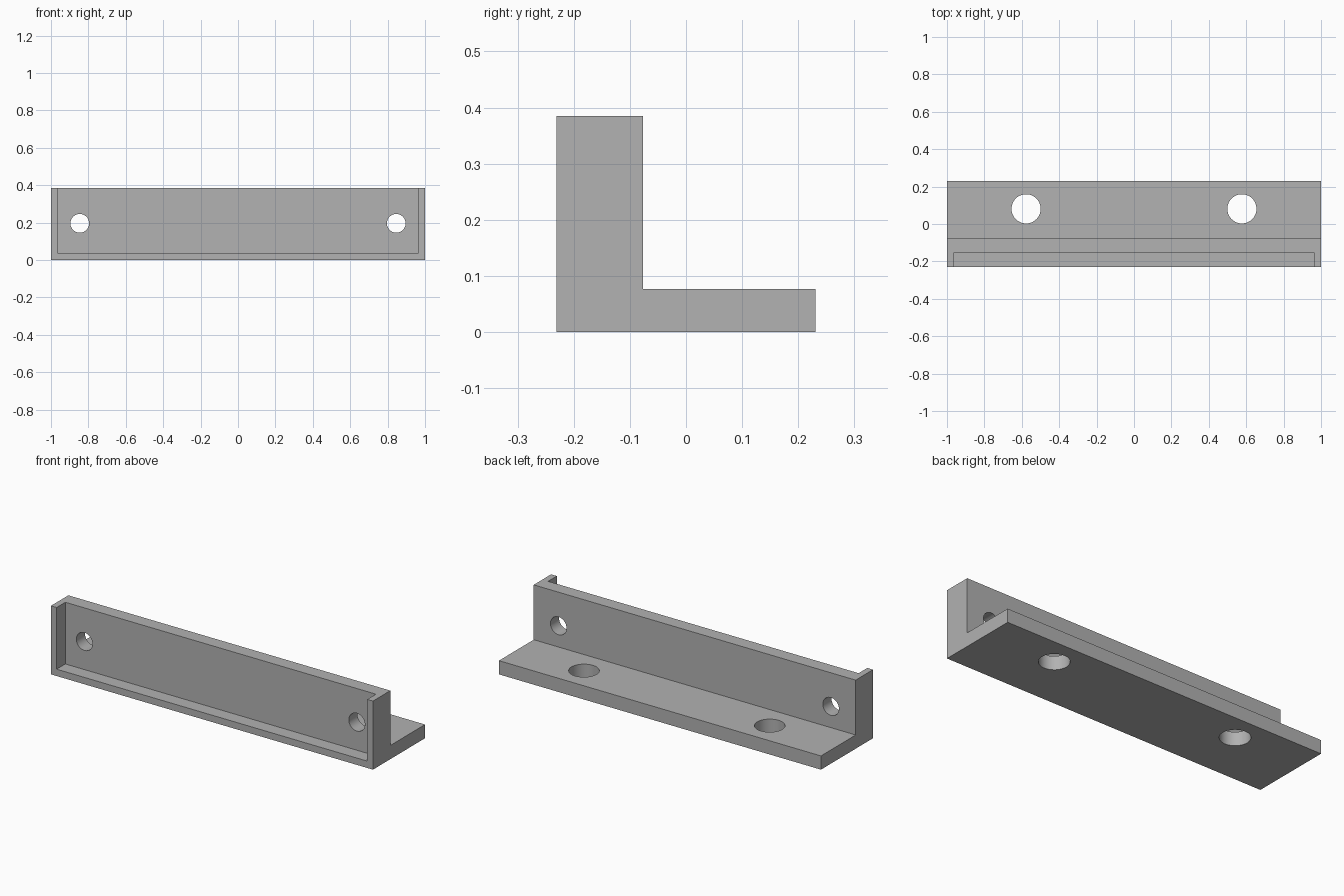
import bpy, bmesh, math

if "Cube" in bpy.data.objects:
    bpy.data.objects.remove(bpy.data.objects["Cube"])

grey = bpy.data.materials.new("plain_grey")
grey.diffuse_color = (0.445, 0.445, 0.445, 1)
grey.use_nodes = True
grey.node_tree.nodes["Principled BSDF"].inputs["Base Color"].default_value = grey.diffuse_color


def prism(name, profile, half_width):
    """Extrude a (y, z) profile along x."""
    bm = bmesh.new()
    face = bm.faces.new([bm.verts.new((-half_width, y, z)) for y, z in profile])
    ext = bmesh.ops.extrude_face_region(bm, geom=[face])
    moved = [v for v in ext["geom"] if isinstance(v, bmesh.types.BMVert)]
    bmesh.ops.translate(bm, verts=moved, vec=(2 * half_width, 0, 0))
    bmesh.ops.recalc_face_normals(bm, faces=bm.faces)
    mesh = bpy.data.meshes.new(name)
    bm.to_mesh(mesh)
    bm.free()
    mesh.materials.append(grey)
    obj = bpy.data.objects.new(name, mesh)
    bpy.context.collection.objects.link(obj)
    return obj


def cut(target, cutter):
    """Subtract the cutter from the target, then discard it."""
    cutter.hide_render = True
    mod = target.modifiers.new("cut", 'BOOLEAN')
    mod.operation = 'DIFFERENCE'
    mod.solver = 'EXACT'
    mod.object = cutter
    bpy.ops.object.select_all(action='DESELECT')
    bpy.context.view_layer.objects.active = target
    target.select_set(True)
    bpy.ops.object.modifier_apply(modifier=mod.name)
    bpy.data.objects.remove(cutter)


def drill(target, location, radius, rotation=(0, 0, 0)):
    bpy.ops.mesh.primitive_cylinder_add(vertices=48, radius=radius, depth=0.5,
                                        location=location, rotation=rotation)
    cutter = bpy.context.object
    cutter.data.materials.append(grey)
    cut(target, cutter)


# L-shaped bracket body
bracket = prism("angle_bracket", [(-0.231, 0), (0.231, 0), (0.231, 0.077),
                                  (-0.077, 0.077), (-0.077, 0.385), (-0.231, 0.385)], 1.0)

# Shallow front recess, open at the top
cut(bracket, prism("recess_cutter", [(-0.4, 0.0385), (-0.154, 0.0385),
                                     (-0.154, 0.6), (-0.4, 0.6)], 0.9645))

# Mirrored holes through the wall and through the foot
for side in (-1, 1):
    drill(bracket, (side * 0.846, -0.12, 0.196), 0.05, (math.pi / 2, 0, 0))
    drill(bracket, (side * 0.577, 0.081, 0.04), 0.078)

# Smooth hole walls, crisp edges elsewhere
bpy.ops.object.select_all(action='DESELECT')
bpy.context.view_layer.objects.active = bracket
bracket.select_set(True)
bpy.ops.object.shade_smooth_by_angle(angle=math.radians(30))
